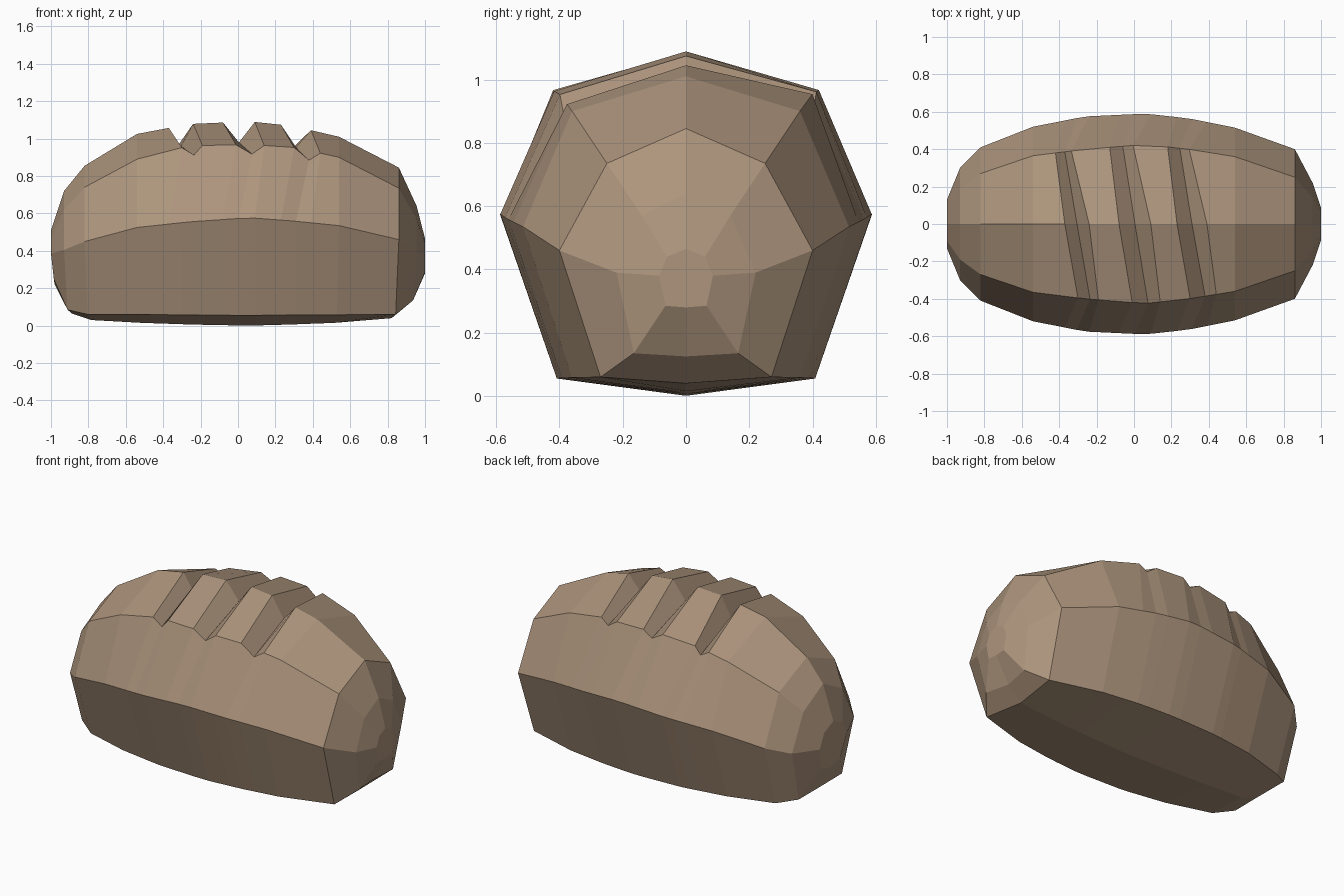
import bpy, bmesh

if "Cube" in bpy.data.objects:
    bpy.data.objects.remove(bpy.data.objects["Cube"])

# Key cross-sections: x, ridge z, shoulder y/z, side y/z, low y/z, bottom z
KEYS = [
    (-1.00, .51, .09, .47, .13, .385, .09, .25, .22),
    (-.93, .72, .19, .62, .30, .405, .21, .085, .065),
    (-.82, .855, .27, .74, .41, .45, .28, .06, .03),
    (-.54, 1.025, .365, .89, .52, .525, .36, .06, .015),
    (-.26, 1.078, .40, .962, .575, .555, .40, .057, .006),
    (.06, 1.092, .425, .968, .59, .577, .41, .055, 0),
    (.29, 1.068, .40, .955, .565, .56, .395, .057, .006),
    (.54, 1.01, .36, .90, .515, .535, .36, .058, .015),
    (.86, .845, .25, .735, .40, .46, .27, .06, .04),
    (.955, .64, .14, .57, .22, .39, .165, .135, .125),
    (1.00, .465, .06, .44, .085, .38, .065, .285, .28),
]


def section(x):
    """Interpolate the loaf cross-section at x."""
    for a, b in zip(KEYS, KEYS[1:]):
        if x <= b[0]:
            t = (x - a[0]) / (b[0] - a[0])
            return [p + (q - p) * t for p, q in zip(a, b)]
    return list(KEYS[-1])


# Stations: plain rings have no groove index; each slash uses three rings
slashes = [(-.37, -.305, -.24), (-.08, .005, .09), (.23, .31, .39)]
stations = [(x, None) for x in (-1, -.93, -.82, -.54)]
for s in slashes:
    stations += [(x, i) for i, x in enumerate(s)]
stations += [(x, None) for x in (.54, .86, .955, 1)]

BACK = (.05, .065, .095)     # diagonal slant of each slash line
FRONT = (.07, .07, .05)

bm = bmesh.new()
rings = []
for x, g in stations:
    _, top, _, _, dy, dz, ly, lz, bz = section(x)
    xb = x - BACK[g] if g is not None else x
    xf = x + FRONT[g] if g is not None else x
    sb, sf = section(xb), section(xf)
    cut = .05 if g == 1 else 0
    k = 0 if abs(x) == 1 and x > 0 else 1
    xl, xbot = x * (1 - .02 * k), x * (1 - .045 * k)
    if x == -1:
        xl, xbot = -.985, -.98
    pts = [(x, 0, top - (.11 if g == 1 else 0)),
           (xb, sb[2], sb[3] - cut * .8), (x, dy, dz), (xl, ly, lz),
           (xbot, 0, bz),
           (xl, -ly, lz), (x, -dy, dz), (xf, -sf[2], sf[3] - cut)]
    rings.append([bm.verts.new(p) for p in pts])

# Skin between rings and close the ends
for a, b in zip(rings, rings[1:]):
    for i in range(8):
        j = (i + 1) % 8
        bm.faces.new((a[i], a[j], b[j], b[i]))
bm.faces.new(rings[0])
bm.faces.new(rings[-1])
bmesh.ops.recalc_face_normals(bm, faces=bm.faces)

# Bread loaf object with a single crust colour
mesh = bpy.data.meshes.new("bread_loaf")
bm.to_mesh(mesh)
bm.free()
crust = bpy.data.materials.new("brown_crust")
crust.diffuse_color = (.42, .30, .205, 1)
crust.use_nodes = True
crust.node_tree.nodes["Principled BSDF"].inputs["Base Color"].default_value = crust.diffuse_color
mesh.materials.append(crust)
loaf = bpy.data.objects.new("bread_loaf", mesh)
bpy.context.collection.objects.link(loaf)
